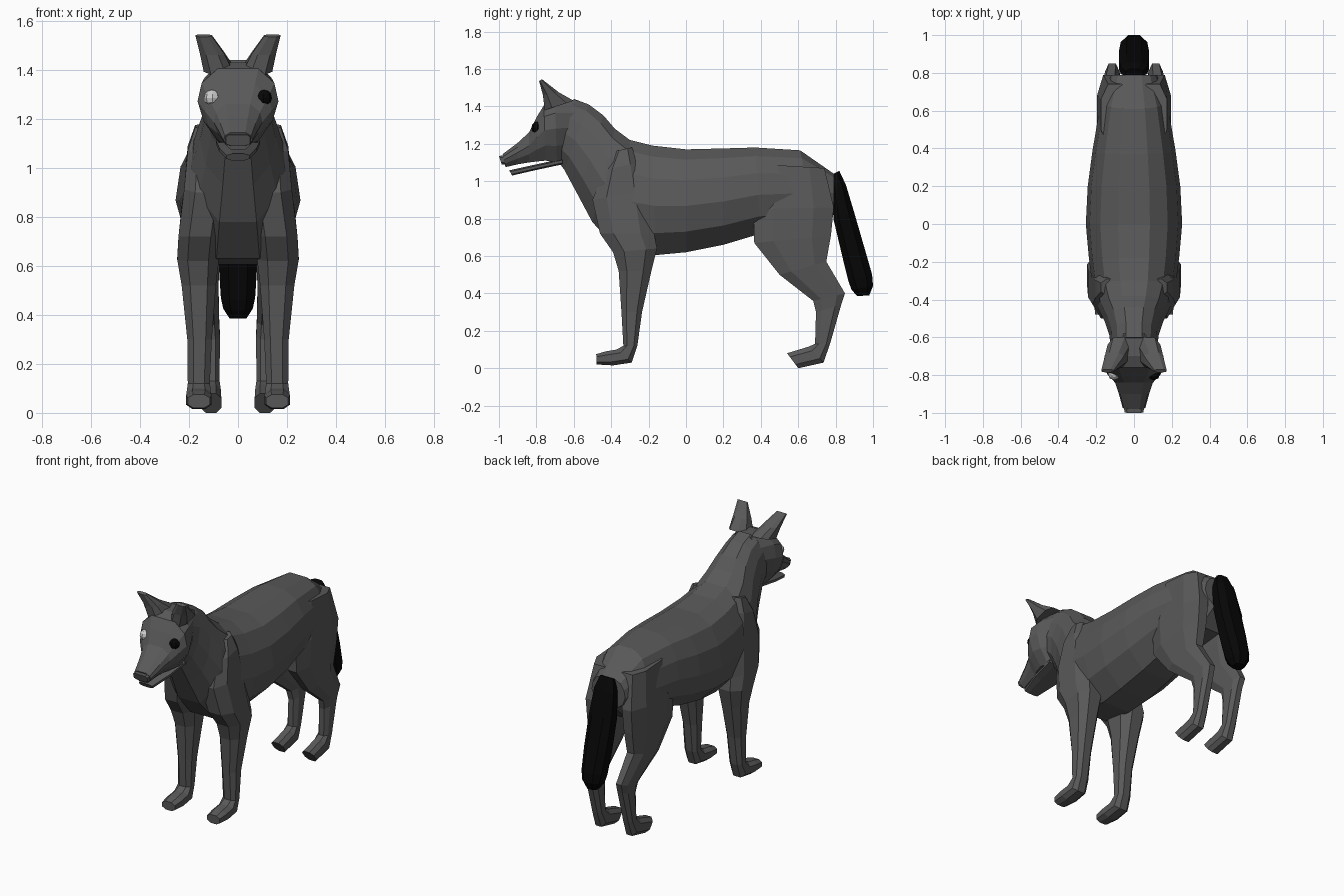
import bpy, bmesh
from mathutils import Matrix


def material(name, value):
    m = bpy.data.materials.new(name)
    m.diffuse_color = (value, value, value, 1)
    return m


FUR = material("fur_grey", 0.1)
BLACK = material("black", 0.002)
PALE = material("pale", 0.6)

# Half cross-sections: (width factor, position from first to second edge)
BODY = [(.33, 0), (.7, .1), (.92, .3), (1, .55), (.85, .8), (.4, 1)]
HEAD = [(.5, 0), (.9, .2), (1, .45), (.85, .73), (.5, 1)]
LIMB = [(.5, 0), (1, .25), (1, .75), (.5, 1)]
BOXY = [(.75, 0), (1, .2), (1, .8), (.6, 1)]


def loft(name, shape, rings, mat=FUR, side=1):
    """Skin rings given as (y1, z1, y2, z2, centre x, half width)."""
    bm = bmesh.new()
    loops = []
    for y1, z1, y2, z2, cx, hw in rings:
        pts = [(u, t) for u, t in shape] + [(-u, t) for u, t in reversed(shape)]
        loops.append([bm.verts.new((side * cx + u * hw, y1 + (y2 - y1) * t,
                                    z1 + (z2 - z1) * t)) for u, t in pts])
    n = len(loops[0])
    for a, b in zip(loops, loops[1:]):
        for i in range(n):
            j = (i + 1) % n
            bm.faces.new((a[i], a[j], b[j], b[i]))
    bm.faces.new(loops[0])
    bm.faces.new(loops[-1])
    return finish(name, bm, mat)


def finish(name, bm, mat):
    bmesh.ops.recalc_face_normals(bm, faces=bm.faces)
    me = bpy.data.meshes.new(name)
    bm.to_mesh(me)
    bm.free()
    me.materials.append(mat)
    ob = bpy.data.objects.new(name, me)
    bpy.context.collection.objects.link(ob)
    return ob


# Torso and neck
loft("torso", BODY, [
    (.79, 1.04, .79, .85, 0, .12),
    (.61, 1.165, .69, .75, 0, .175),
    (.37, 1.18, .40, .72, 0, .22),
    (.20, 1.175, .20, .66, 0, .245),
    (0, 1.17, 0, .62, 0, .255),
    (-.18, 1.19, -.16, .605, 0, .24),
    (-.30, 1.22, -.36, .63, 0, .22),
    (-.38, 1.28, -.50, .78, 0, .19),
    (-.44, 1.35, -.58, .93, 0, .155),
    (-.52, 1.41, -.65, 1.06, 0, .13),
    (-.60, 1.44, -.68, 1.10, 0, .125)])

# Head with upper muzzle
loft("head", HEAD, [
    (-.58, 1.43, -.64, 1.11, 0, .11),
    (-.70, 1.43, -.69, 1.10, 0, .155),
    (-.76, 1.405, -.75, 1.11, 0, .165),
    (-.80, 1.34, -.80, 1.105, 0, .138),
    (-.84, 1.26, -.84, 1.10, 0, .1),
    (-.90, 1.205, -.90, 1.09, 0, .08),
    (-.98, 1.145, -.965, 1.075, 0, .06)])

# Lower jaw and nose
loft("lower_jaw", LIMB, [
    (-.66, 1.12, -.66, 1.09, 0, .09),
    (-.80, 1.09, -.80, 1.06, 0, .077),
    (-.945, 1.058, -.93, 1.03, 0, .047)])
loft("nose", BOXY, [
    (-.96, 1.14, -.96, 1.09, 0, .055),
    (-1.0, 1.135, -.985, 1.09, 0, .05)])

# Tail
loft("tail", LIMB, [
    (.82, 1.055, .77, 1.03, 0, .045),
    (.855, .98, .775, .95, 0, .07),
    (.90, .83, .79, .79, 0, .08),
    (.955, .64, .84, .58, 0, .078),
    (.995, .50, .87, .46, 0, .07),
    (1.0, .44, .885, .42, 0, .06),
    (.98, .39, .915, .385, 0, .035)], BLACK)

for side, label in ((1, "right"), (-1, "left")):
    # Ears
    loft("ear_" + label, LIMB, [
        (-.60, 1.43, -.755, 1.38, .08, .06),
        (-.68, 1.475, -.765, 1.46, .105, .05),
        (-.77, 1.545, -.785, 1.535, .14, .033)], FUR, side)

    # Front leg from shoulder to paw
    loft("front_leg_" + label, LIMB, [
        (-.38, 1.16, -.29, 1.18, .115, .06),
        (-.44, 1.06, -.25, 1.10, .125, .08),
        (-.50, .90, -.20, .95, .13, .09),
        (-.46, .72, -.17, .72, .155, .088),
        (-.39, .62, -.155, .64, .163, .085),
        (-.36, .52, -.185, .52, .16, .07),
        (-.345, .30, -.235, .30, .157, .05),
        (-.335, .12, -.26, .12, .16, .045),
        (-.37, .10, -.29, .03, .16, .05),
        (-.43, .09, -.39, .015, .16, .052),
        (-.48, .075, -.478, .02, .16, .045)], FUR, side)

    # Hind leg from haunch to paw
    loft("hind_leg_" + label, LIMB, [
        (.42, 1.09, .74, 1.07, .10, .075),
        (.36, .85, .79, .86, .13, .065),
        (.365, .67, .775, .71, .13, .06),
        (.50, .50, .75, .57, .13, .05),
        (.68, .36, .85, .40, .115, .038),
        (.695, .30, .83, .34, .11, .036),
        (.69, .13, .77, .13, .11, .035),
        (.655, .115, .735, .03, .11, .04),
        (.54, .08, .60, 0, .11, .042)], FUR, side)

    # Eyes: one dark, one pale
    bm = bmesh.new()
    bmesh.ops.create_uvsphere(bm, u_segments=8, v_segments=6, radius=.034,
                              matrix=Matrix.Translation((side * .105, -.793, 1.285)))
    finish("eye_" + label, bm, BLACK if side > 0 else PALE)
